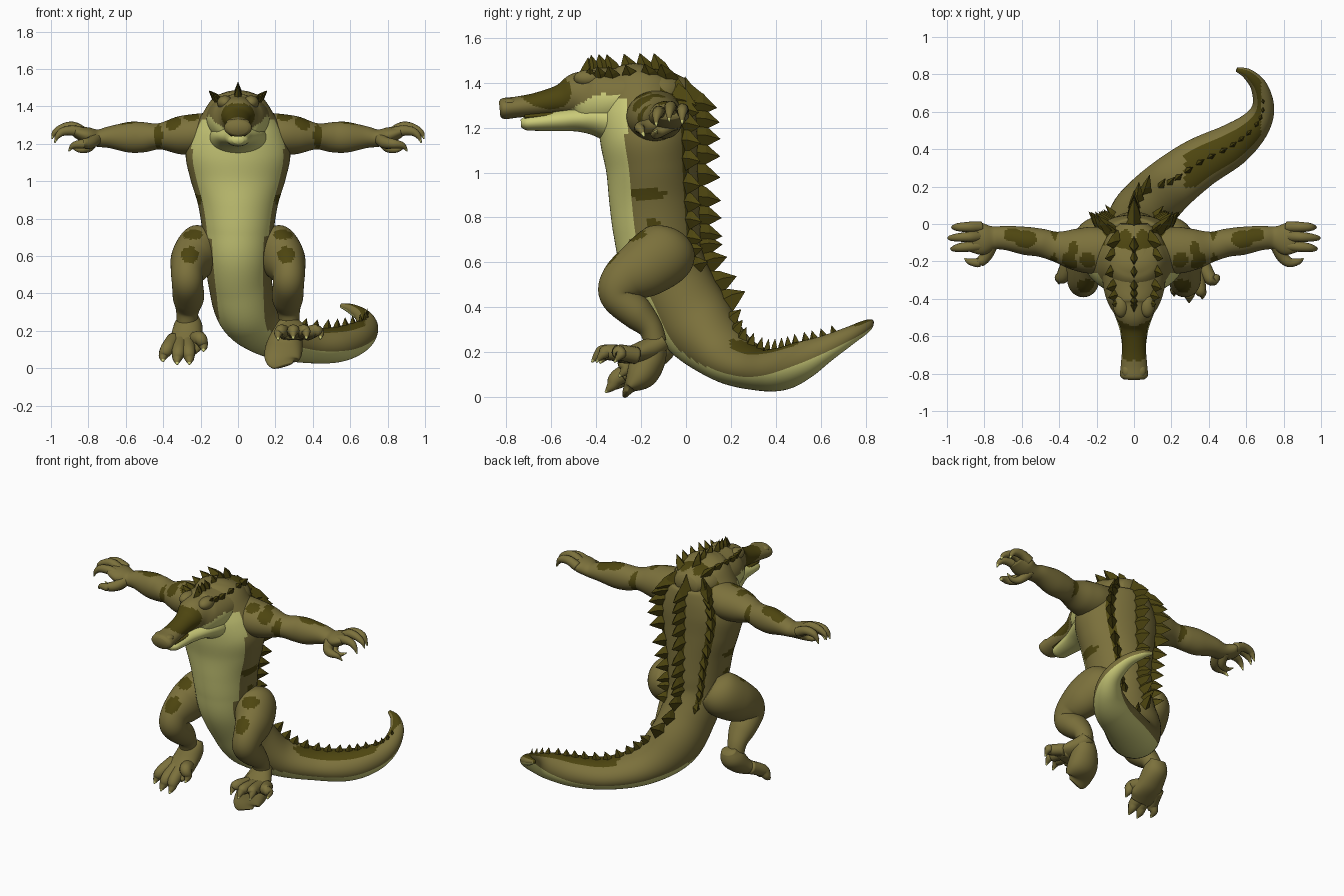
import bpy, bmesh
from math import sin, cos, pi, radians
from mathutils import Vector

cube = bpy.data.objects.get("Cube")
if cube:
    bpy.data.objects.remove(cube)


def material(name, rgb):
    m = bpy.data.materials.new(name)
    m.use_nodes = True
    m.diffuse_color = (*rgb, 1)
    m.node_tree.nodes["Principled BSDF"].inputs["Base Color"].default_value = (*rgb, 1)
    return m


MATS = [material("olive hide", (.2, .165, .045)),
        material("dark olive", (.075, .06, .005)),
        material("pale belly", (.6, .6, .19))]
HIDE, DARK, PALE = range(3)


def finish(name, bm, smooth=True):
    bmesh.ops.recalc_face_normals(bm, faces=bm.faces[:])
    me = bpy.data.meshes.new(name)
    bm.to_mesh(me)
    bm.free()
    for m in MATS:
        me.materials.append(m)
    for p in me.polygons:
        p.use_smooth = smooth
    ob = bpy.data.objects.new(name, me)
    bpy.context.collection.objects.link(ob)


def frames(pts, steps):
    """Smooth path of (centre, side, up, half width, half height, tangent)."""
    pts = [tuple(p) + (0,) * (6 - len(p)) for p in pts]
    ext = [pts[0]] + pts + [pts[-1]]
    rows = []
    for i in range(len(pts) - 1):
        a, b, c, d = ext[i:i + 4]
        for k in range(steps):
            t = k / steps
            rows.append([.5 * (2 * q + (r - p) * t + (2 * p - 5 * q + 4 * r - s) * t * t
                               + (3 * q - p - 3 * r + s) * t ** 3)
                         for p, q, r, s in zip(a, b, c, d)])
    rows.append(list(pts[-1]))
    out = []
    for i, r in enumerate(rows):
        lo, hi = rows[max(i - 1, 0)], rows[min(i + 1, len(rows) - 1)]
        tan = (Vector(hi[:3]) - Vector(lo[:3])).normalized()
        side = Vector((cos(radians(r[5])), sin(radians(r[5])), 0))
        side = (side - tan * side.dot(tan)).normalized()
        out.append((Vector(r[:3]), side, side.cross(tan), max(r[3], .002), max(r[4], .002), tan))
    return out


def on_surface(f, th):
    return f[0] + f[1] * f[3] * sin(th) + f[2] * f[4] * cos(th)


def loft(name, pts, rule=None, sides=60, steps=8):
    fr = frames(pts, steps)
    bm = bmesh.new()
    rings = [[bm.verts.new(on_surface(f, 2 * pi * j / sides)) for j in range(sides)] for f in fr]
    for i in range(len(rings) - 1):
        for j in range(sides):
            k = (j + 1) % sides
            face = bm.faces.new((rings[i][j], rings[i][k], rings[i + 1][k], rings[i + 1][j]))
            if rule:
                face.material_index = rule(face.calc_center_median(), 2 * pi * (j + .5) / sides,
                                           i / (len(rings) - 1))
    for u, ring in enumerate((rings[0], rings[-1])):
        face = bm.faces.new(ring)
        if rule:
            face.material_index = rule(face.calc_center_median(), 0, u)
    finish(name, bm)
    return fr


def ball(name, centre, radii):
    bm = bmesh.new()
    bmesh.ops.create_uvsphere(bm, u_segments=24, v_segments=14, radius=1)
    for v in bm.verts:
        v.co = Vector(a * b + c for a, b, c in zip(v.co, radii, centre))
    finish(name, bm)


def spotted(spots):
    """Dark blotch where a point lies in one of the (centre, radii) ellipsoids."""
    def rule(p, th, u):
        for c, r in spots:
            if sum(((a - b) / q) ** 2 for a, b, q in zip((abs(p.x), p.y, p.z), c, r)) < 1:
                return DARK
        return HIDE
    return rule


def crest(name, fr, th, count, start, end, high, low):
    """Row of thick overlapping scutes along a lofted surface."""
    bm = bmesh.new()
    for n in range(count):
        u = n / (count - 1)
        f = fr[round((start + (end - start) * u) * (len(fr) - 1))]
        out = (f[1] * sin(th) + f[2] * cos(th)).normalized()
        h = high + (low - high) * u
        p, t, s = on_surface(f, th) - out * .02, f[5], out.cross(f[5]).normalized()
        base = [p - t * h * .7, p + s * h * .4, p + t * h * .75, p - s * h * .4]
        lower = [bm.verts.new(q) for q in base]
        upper = [bm.verts.new(p + (q - p) * .62 + out * (h * .5 + .01) + t * h * .08) for q in base]
        tip = bm.verts.new(p + out * (h + .02) + t * h * .3)
        bm.faces.new(lower)
        for i in range(4):
            j = (i + 1) % 4
            bm.faces.new((lower[i], lower[j], upper[j], upper[i]))
            bm.faces.new((upper[i], upper[j], tip))
    for f in bm.faces:
        f.material_index = DARK
    finish(name, bm, False)


def digit(name, path, r, s=1, claw=.84):
    n = len(path) - 1
    pts = [(s * x, y, z, r * (1 - .9 * (i / n) ** 2), r * (1 - .9 * (i / n) ** 2), 20)
           for i, (x, y, z) in enumerate(path)]
    loft(name, pts, lambda p, th, u: PALE if u > claw else HIDE, 12, 6)


# Torso running into the tail: pale belly, dark bands under the scute rows
flanks = spotted([((.21, -.17, .905), (.09, .08, .028)), ((.19, -.15, .77), (.07, .03, .025)),
                  ((.18, -.06, 1.36), (.06, .06, .05))])


def body_rule(p, th, u):
    if p.z > .7:
        width = 58 + 30 * max(0, min(p.z - 1, .2))
    else:
        width = 48 + 26 * min(max((p.y + .03) / .15, 0), 1)
    if abs(th - pi) < radians(width) and p.z < 1.33:
        return PALE
    around = min(th, 2 * pi - th)
    if .6 < p.z < 1.42 and (around < .12 or abs(around - .72) < .14):
        return DARK
    if .27 < p.x < .68 and p.y > .2 and (th < .75 or th > 2 * pi - .6):
        return DARK
    return flanks(p, th, u)


body = loft("torso_and_tail", [
    (0, -.14, 1.46, .05, .05), (0, -.15, 1.435, .13, .13), (0, -.175, 1.36, .19, .195),
    (0, -.175, 1.27, .245, .217), (0, -.165, 1.15, .28, .217), (0, -.152, 1.02, .257, .204),
    (0, -.142, .88, .215, .2), (0, -.13, .75, .193, .195), (0, -.11, .62, .18, .185),
    (.01, -.04, .47, .17, .175), (.05, .06, .31, .165, .17, -12), (.17, .19, .18, .15, .12, -42),
    (.34, .32, .125, .135, .095, -52), (.52, .42, .125, .115, .095, -50),
    (.64, .52, .165, .085, .085, -35), (.69, .62, .215, .06, .06, -8),
    (.67, .73, .275, .045, .04, 25), (.61, .8, .315, .03, .028, 45),
    (.55, .825, .335, .012, .012, 60)], body_rule)

# Head, snout and jaw
head_spots = spotted([((.05, -.1, 1.46), (.045, .09, .06)), ((.13, -.22, 1.42), (.04, .035, .03)),
                      ((.03, -.61, 1.355), (.1, .125, .075))])


def head_rule(p, th, u):
    if -.6 < p.y < -.28 and p.z < 1.35 - max(0, -.4 - p.y) * .62:
        return PALE
    return head_spots(p, th, u)


head = loft("head", [
    (0, .0, 1.36, .08, .06), (0, -.08, 1.355, .15, .1), (0, -.2, 1.345, .17, .12),
    (0, -.33, 1.33, .165, .135), (0, -.42, 1.33, .14, .135), (0, -.49, 1.34, .1, .105),
    (0, -.56, 1.325, .072, .067), (0, -.66, 1.305, .064, .052), (0, -.75, 1.292, .07, .047),
    (0, -.81, 1.285, .074, .047), (0, -.83, 1.283, .055, .035)], head_rule)
loft("lower_jaw", [
    (0, -.25, 1.21, .16, .11), (0, -.37, 1.24, .147, .09), (0, -.47, 1.24, .11, .06),
    (0, -.56, 1.233, .078, .048), (0, -.66, 1.224, .062, .038), (0, -.71, 1.22, .052, .032),
    (0, -.735, 1.218, .03, .018)], lambda p, th, u: PALE)
loft("mouth_lining", [(0, -.45, 1.25, .07, .025), (0, -.58, 1.255, .055, .02),
                      (0, -.72, 1.25, .045, .015)], lambda p, th, u: DARK)
for s, side in ((1, "left"), (-1, "right")):
    ball(side + "_brow", (s * .07, -.435, 1.42), (.042, .065, .038))
    ball(side + "_nostril", (s * .036, -.785, 1.312), (.028, .035, .019))

# Scute rows on head, back and tail
crest("head_crest", head, pi, 7, .45, .12, .055, .075)
crest("back_crest", body, 0, 14, .075, .55, .105, .09)
crest("tail_crest", body, 0, 14, .58, .86, .06, .03)
for s, side in ((1, "left"), (-1, "right")):
    crest(side + "_head_crest", head, pi + s * .72, 6, .42, .1, .05, .075)
    crest(side + "_back_crest", body, s * .72, 12, .09, .48, .1, .065)

# Arms and clawed hands
arm_rule = spotted([((.425, -.12, 1.24), (.025, .2, .065)), ((.58, -.08, 1.31), (.06, .05, .045)),
                    ((.65, -.055, 1.3), (.05, .04, .05)), ((.35, -.21, 1.32), (.045, .06, .05)),
                    ((.33, -.13, 1.36), (.03, .05, .04)), ((.25, -.2, 1.35), (.04, .05, .04))])
for s, side in ((1, "left"), (-1, "right")):
    arm = [(.1, -.13, 1.26, .11, .11), (.22, -.14, 1.25, .125, .11), (.32, -.135, 1.245, .11, .1),
           (.42, -.12, 1.24, .08, .07), (.5, -.1, 1.235, .075, .08), (.58, -.09, 1.235, .075, .082),
           (.68, -.075, 1.235, .065, .06), (.75, -.075, 1.23, .062, .046),
           (.81, -.08, 1.245, .085, .044), (.87, -.08, 1.265, .07, .03)]
    loft(side + "_arm", [(s * x, y, z, a, b, 90) for x, y, z, a, b in arm], arm_rule)
    for i, (y, reach, drop) in enumerate(((-.015, 0, .01), (-.065, .02, 0), (-.115, .005, .02))):
        e = .96 + reach
        digit(f"{side}_finger_{i}", [(.82, y, 1.255), (.88, y * 1.05, 1.29 - drop),
                                     (.935, y * 1.1, 1.285 - drop), (e, y * 1.15, 1.26 - drop),
                                     (e + .015, y * 1.15, 1.225 - drop)], .03, s)
    digit(side + "_thumb", [(.76, -.11, 1.225), (.79, -.17, 1.205), (.83, -.205, 1.2),
                            (.88, -.2, 1.19), (.905, -.185, 1.16)], .034, s)
    digit(side + "_little_finger", [(.77, -.05, 1.22), (.8, -.12, 1.18), (.85, -.14, 1.17),
                                    (.9, -.13, 1.19)], .028, s)

# Legs
leg_rule = spotted([((.26, -.31, .6), (.05, .08, .05)), ((.24, -.2, .71), (.055, .08, .03))])
for s, side in ((1, "left"), (-1, "right")):
    leg = [(.14, -.06, .68, .08, .1), (.19, -.09, .645, .125, .14), (.245, -.18, .58, .115, .135),
           (.27, -.275, .52, .09, .105), (.27, -.3, .455, .083, .085), (.265, -.22, .375, .083, .075),
           (.27, -.16, .31, .062, .055), (.275, -.135, .24, .052, .05)]
    loft(side + "_leg", [(s * x, y, z, a, b) for x, y, z, a, b in leg], leg_rule)

# Right foot slopes down onto its toes
loft("right_foot", [(-.26, -.08, .28, .05, .035), (-.265, -.11, .23, .075, .07),
                    (-.275, -.17, .165, .085, .06), (-.285, -.24, .115, .095, .04),
                    (-.285, -.28, .085, .07, .025)])
for i, (x, y, z) in enumerate(((-.4, -.31, .035), (-.325, -.35, .02), (-.26, -.35, .02),
                               (-.185, -.29, .09))):
    root = -.285 + (x + .285) * .5
    digit(f"right_toe_{i}", [(root, -.19, .15), (root * .4 + x * .6, y * .6 - .09, z + .07),
                             (x, y + .02, z + .03), (x, y - .01, z)], .042, 1, .88)

# Left foot is rolled, with the heel low and the toes raised
loft("left_foot", [(.275, -.1, .25, .045, .04), (.285, -.16, .215, .07, .05),
                   (.3, -.24, .19, .095, .04), (.31, -.3, .18, .085, .028)])
loft("left_heel", [(.275, -.14, .24, .06, .055), (.26, -.16, .17, .085, .07),
                   (.245, -.2, .1, .1, .07), (.235, -.25, .045, .09, .03),
                   (.245, -.27, .012, .05, .012)])
for i, (x, y, z) in enumerate(((.215, -.375, .17), (.295, -.41, .175), (.365, -.39, .175),
                               (.44, -.31, .175))):
    root = .3 + (x - .3) * .5
    digit(f"left_toe_{i}", [(root, -.22, .185), (root * .4 + x * .6, y * .6 - .11, .2),
                            (x, y + .02, z + .015), (x, y - .01, z - .02)], .038, 1, .88)
